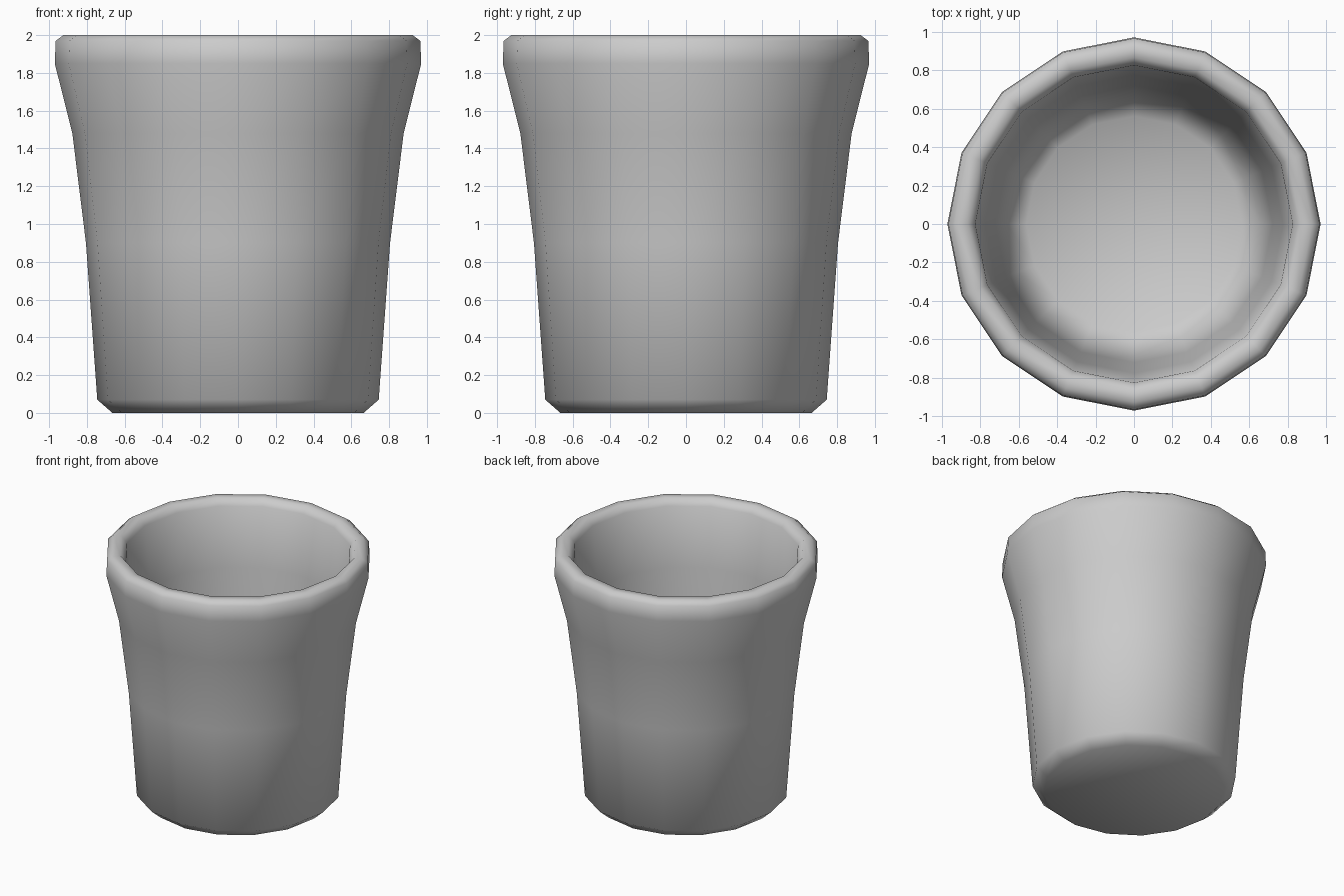
import bpy, bmesh, math

if "Cube" in bpy.data.objects:
    bpy.data.objects.remove(bpy.data.objects["Cube"])

SIDES = 16
# Half profile (radius, height): outside from base up, over the lip, down the inside
PROFILE = [(0.665, 0.0), (0.745, 0.07), (0.805, 0.90), (0.877, 1.48),
           (0.97, 1.85), (0.965, 1.97), (0.925, 2.0), (0.865, 2.0),
           (0.825, 1.95), (0.775, 1.48), (0.72, 0.90), (0.66, 0.20), (0.56, 0.12)]


def lathe(name, profile, sides):
    bm = bmesh.new()
    rings = []
    for r, z in profile:
        rings.append([bm.verts.new((r * math.cos(2 * math.pi * i / sides),
                                    r * math.sin(2 * math.pi * i / sides), z))
                      for i in range(sides)])
    for a, b in zip(rings, rings[1:]):
        for i in range(sides):
            j = (i + 1) % sides
            bm.faces.new((a[i], a[j], b[j], b[i]))
    # Underside and inner floor, each a fan around its centre
    for ring, z in ((rings[0], profile[0][1]), (rings[-1], profile[-1][1])):
        c = bm.verts.new((0, 0, z))
        for i in range(sides):
            bm.faces.new((ring[i], ring[(i + 1) % sides], c))
    bmesh.ops.recalc_face_normals(bm, faces=bm.faces)
    for f in bm.faces:
        f.smooth = True
    mesh = bpy.data.meshes.new(name)
    bm.to_mesh(mesh)
    bm.free()
    obj = bpy.data.objects.new(name, mesh)
    bpy.context.collection.objects.link(obj)
    return obj


# Open tumbler with a thick rounded lip
lathe("cup", PROFILE, SIDES)
